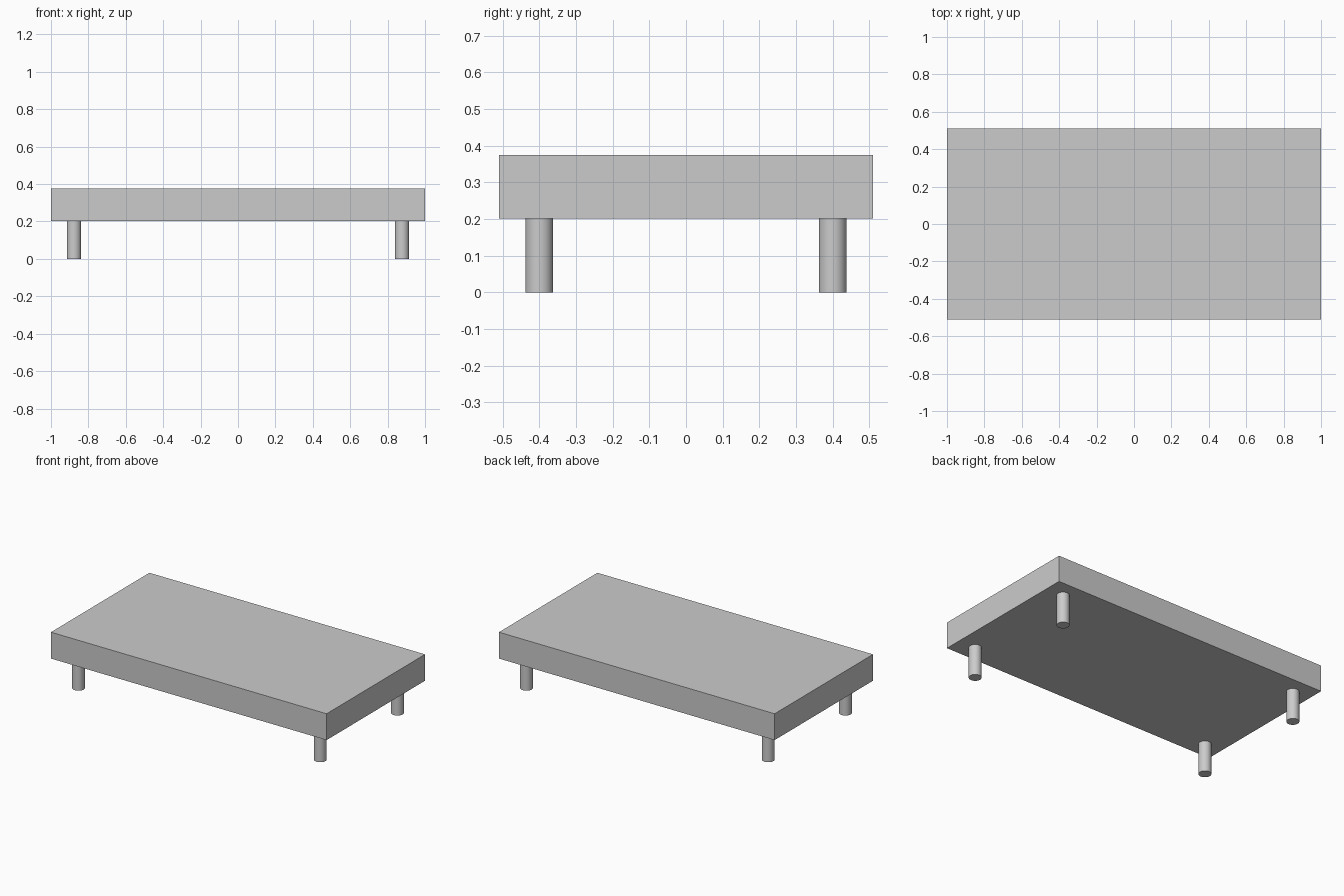
import bpy

if "Cube" in bpy.data.objects:
    bpy.data.objects.remove(bpy.data.objects["Cube"])

SLAB_BOTTOM, SLAB_TOP = 0.202, 0.375
LEG_RADIUS = 0.038

# Flat rectangular top slab
bpy.ops.mesh.primitive_cube_add(size=1, location=(0, 0, (SLAB_BOTTOM + SLAB_TOP) / 2))
slab = bpy.context.object
slab.name = "top_slab"
slab.scale = (2.0, 1.02, SLAB_TOP - SLAB_BOTTOM)
bpy.ops.object.transform_apply(location=False, rotation=False, scale=True)


# Round leg standing on the floor
def add_leg(name, x, y):
    bpy.ops.mesh.primitive_cylinder_add(
        vertices=32, radius=LEG_RADIUS, depth=SLAB_BOTTOM,
        location=(x, y, SLAB_BOTTOM / 2))
    leg = bpy.context.object
    leg.name = name
    bpy.ops.object.shade_smooth_by_angle()


# Four legs, one near each corner
for side, x in (("left", -0.877), ("right", 0.877)):
    for end, y in (("front", -0.4), ("back", 0.4)):
        add_leg(f"{end}_{side}_leg", x, y)
